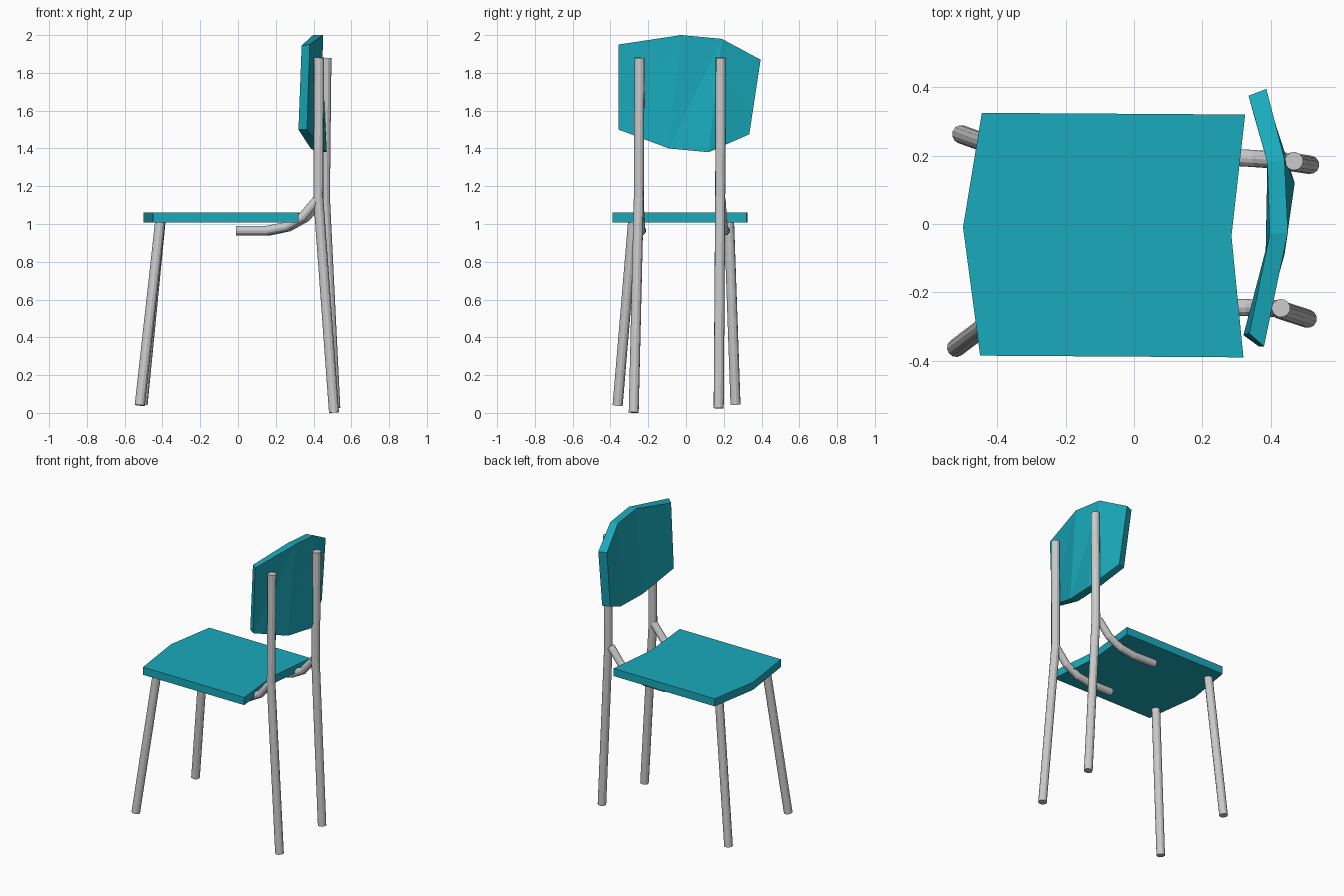
import bpy, bmesh

if "Cube" in bpy.data.objects:
    bpy.data.objects.remove(bpy.data.objects["Cube"])

teal = bpy.data.materials.new("teal")
teal.diffuse_color = (0.01, 0.40, 0.50, 1)
teal.use_nodes = True
teal.node_tree.nodes["Principled BSDF"].inputs["Base Color"].default_value = teal.diffuse_color


def tube(name, points, radius=0.027):
    """Twelve-sided capped tube along a polyline."""
    cu = bpy.data.curves.new(name, 'CURVE')
    cu.dimensions = '3D'
    cu.bevel_depth = radius
    cu.bevel_resolution = 4
    cu.use_fill_caps = True
    sp = cu.splines.new('POLY')
    sp.points.add(len(points) - 1)
    for p, co in zip(sp.points, points):
        p.co = (*co, 1)
    sp.use_smooth = False
    tmp = bpy.data.objects.new(name + "_path", cu)
    bpy.context.collection.objects.link(tmp)
    bpy.context.view_layer.update()
    dg = bpy.context.evaluated_depsgraph_get()
    me = bpy.data.meshes.new_from_object(tmp.evaluated_get(dg))
    bpy.data.objects.remove(tmp)
    me.shade_flat()
    ob = bpy.data.objects.new(name, me)
    bpy.context.collection.objects.link(ob)


def slab(name, front, back, faces):
    """Closed panel from two matching outlines."""
    n = len(front)
    bm = bmesh.new()
    a = [bm.verts.new(p) for p in front]
    b = [bm.verts.new(p) for p in back]
    for f in faces:
        bm.faces.new([a[i] for i in f])
        bm.faces.new([b[i] for i in reversed(f)])
    for i in range(n):
        j = (i + 1) % n
        bm.faces.new((a[i], b[i], b[j], a[j]))
    bmesh.ops.recalc_face_normals(bm, faces=bm.faces)
    me = bpy.data.meshes.new(name)
    bm.to_mesh(me)
    bm.free()
    me.materials.append(teal)
    ob = bpy.data.objects.new(name, me)
    bpy.context.collection.objects.link(ob)


# Seat
outline = [(-0.445, 0.325), (0.325, 0.32), (0.285, -0.035),
           (0.32, -0.39), (-0.45, -0.385), (-0.50, -0.01)]
slab("seat", [(x, y, 1.06) for x, y in outline],
     [(x, y, 1.008) for x, y in outline], [(0, 1, 2, 5), (5, 2, 3, 4)])

# Curved backrest: top edge, then bottom edge in reverse
back = [(0.38, -0.358, 1.95), (0.45, -0.025, 2.0), (0.44, 0.19, 1.98),
        (0.387, 0.395, 1.87), (0.40, 0.335, 1.475), (0.47, 0.12, 1.38),
        (0.44, -0.09, 1.40), (0.365, -0.358, 1.50)]
front = [(0.337, -0.32, 1.945), (0.397, -0.03, 2.0), (0.39, 0.18, 1.98),
         (0.335, 0.375, 1.87), (0.35, 0.32, 1.475), (0.41, 0.12, 1.385),
         (0.385, -0.08, 1.40), (0.32, -0.325, 1.50)]
slab("backrest", front, back,
     [(0, 1, 7), (1, 6, 7), (1, 2, 6), (2, 5, 6), (2, 3, 4), (2, 4, 5)])

# Front legs
tube("front_leg_left", [(-0.505, 0.262, 0.045), (-0.41, 0.228, 1.015)])
tube("front_leg_right", [(-0.52, -0.362, 0.04), (-0.412, -0.28, 1.015)])

# Rear legs, bent above the seat and rising behind the backrest
tube("rear_leg_left", [(0.515, 0.173, 0.025), (0.46, 0.181, 1.14), (0.468, 0.184, 1.88)])
tube("rear_leg_right", [(0.508, -0.277, 0.002), (0.425, -0.25, 1.14), (0.43, -0.246, 1.88)])

# Curved braces running from the rear legs under the seat
for side, y0, y1, dx in (("left", 0.208, 0.185, 0.02), ("right", -0.236, -0.248, 0)):
    path = [(-0.01, 0.965), (0.15, 0.965), (0.25, 0.985), (0.34, 1.035), (0.42, 1.13)]
    n = len(path) - 1
    tube("seat_brace_" + side,
         [(x + dx, y0 + (y1 - y0) * i / n, z) for i, (x, z) in enumerate(path)], 0.025)
